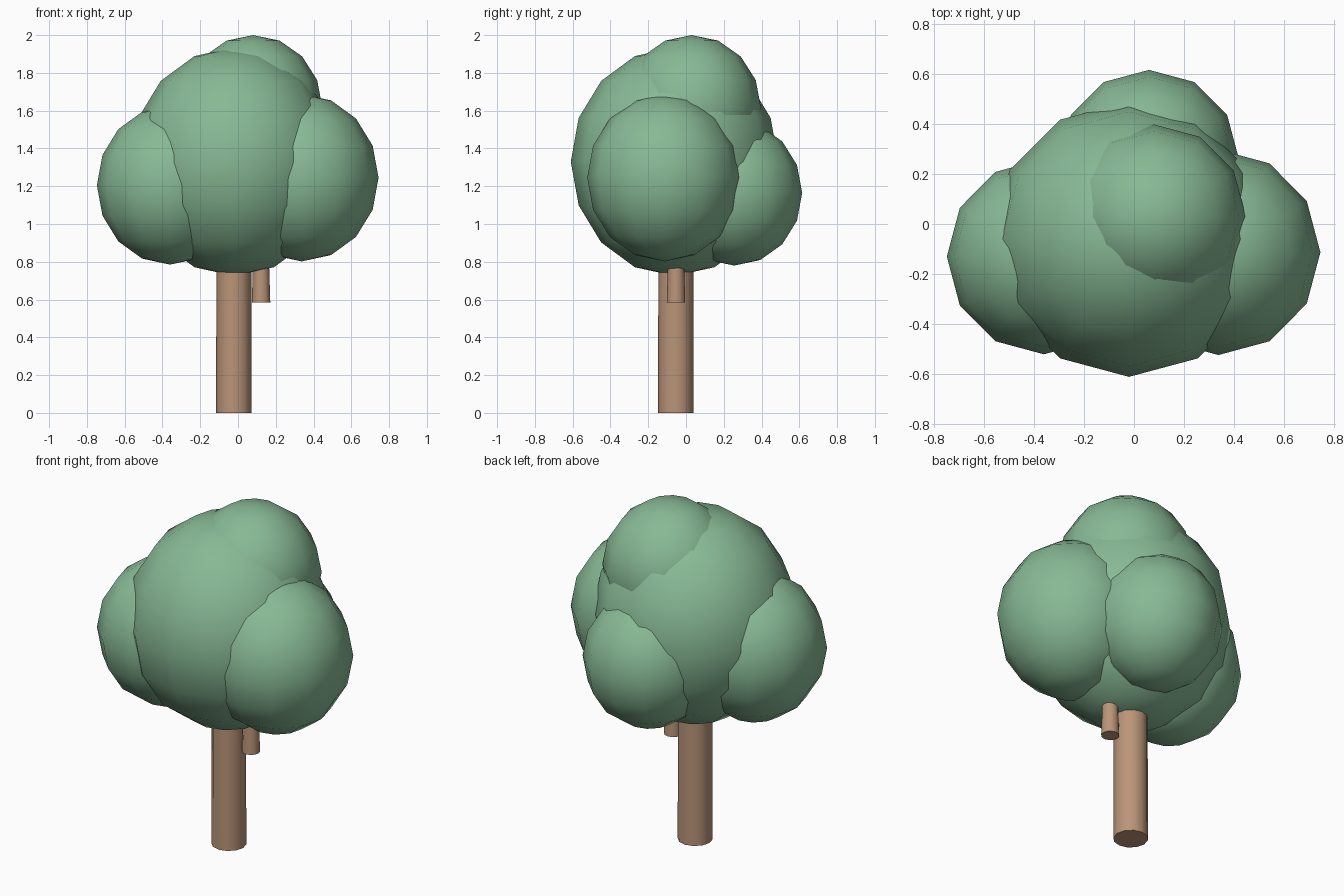
import bpy
import math

if "Cube" in bpy.data.objects:
    bpy.data.objects.remove(bpy.data.objects["Cube"])


def material(name, rgb):
    m = bpy.data.materials.new(name)
    m.diffuse_color = (*rgb, 1.0)
    m.use_nodes = True
    m.node_tree.nodes["Principled BSDF"].inputs["Base Color"].default_value = m.diffuse_color
    return m


leaf_green = material("leaf green", (0.245, 0.485, 0.30))
bark_brown = material("bark brown", (0.49, 0.30, 0.19))


def foliage(name, centre, radii):
    """Low-poly smooth shaded leaf ball, stretched along its axes."""
    bpy.ops.mesh.primitive_uv_sphere_add(segments=12, ring_count=8, radius=1, location=centre)
    ob = bpy.context.object
    ob.name = name
    ob.scale = radii
    bpy.ops.object.transform_apply(location=False, rotation=False, scale=True)
    bpy.ops.object.shade_smooth()
    ob.data.materials.append(leaf_green)


def stem(name, x, y, z0, z1, r0, r1):
    """Upright round stem with sharp-edged flat ends."""
    bpy.ops.mesh.primitive_cone_add(vertices=12, radius1=r0, radius2=r1, depth=z1 - z0,
                                    location=(x, y, (z0 + z1) / 2))
    ob = bpy.context.object
    ob.name = name
    bpy.ops.object.shade_smooth_by_angle(angle=math.radians(40))
    ob.data.materials.append(bark_brown)


# Crown: one large ball with four smaller ones around it
foliage("crown_main", (-0.02, -0.06, 1.33), (0.55, 0.55, 0.605))
foliage("crown_left", (-0.36, -0.13, 1.205), (0.387, 0.39, 0.42))
foliage("crown_right", (0.337, -0.113, 1.245), (0.407, 0.41, 0.443))
foliage("crown_back", (0.06, 0.255, 1.165), (0.36, 0.36, 0.385))
foliage("crown_top", (0.08, 0.03, 1.615), (0.367, 0.367, 0.385))

# Trunk and the short side branch hanging below the crown
stem("trunk", -0.022, -0.054, 0.0, 0.95, 0.094, 0.092)
stem("side_branch", 0.122, -0.053, 0.585, 1.0, 0.049, 0.036)
